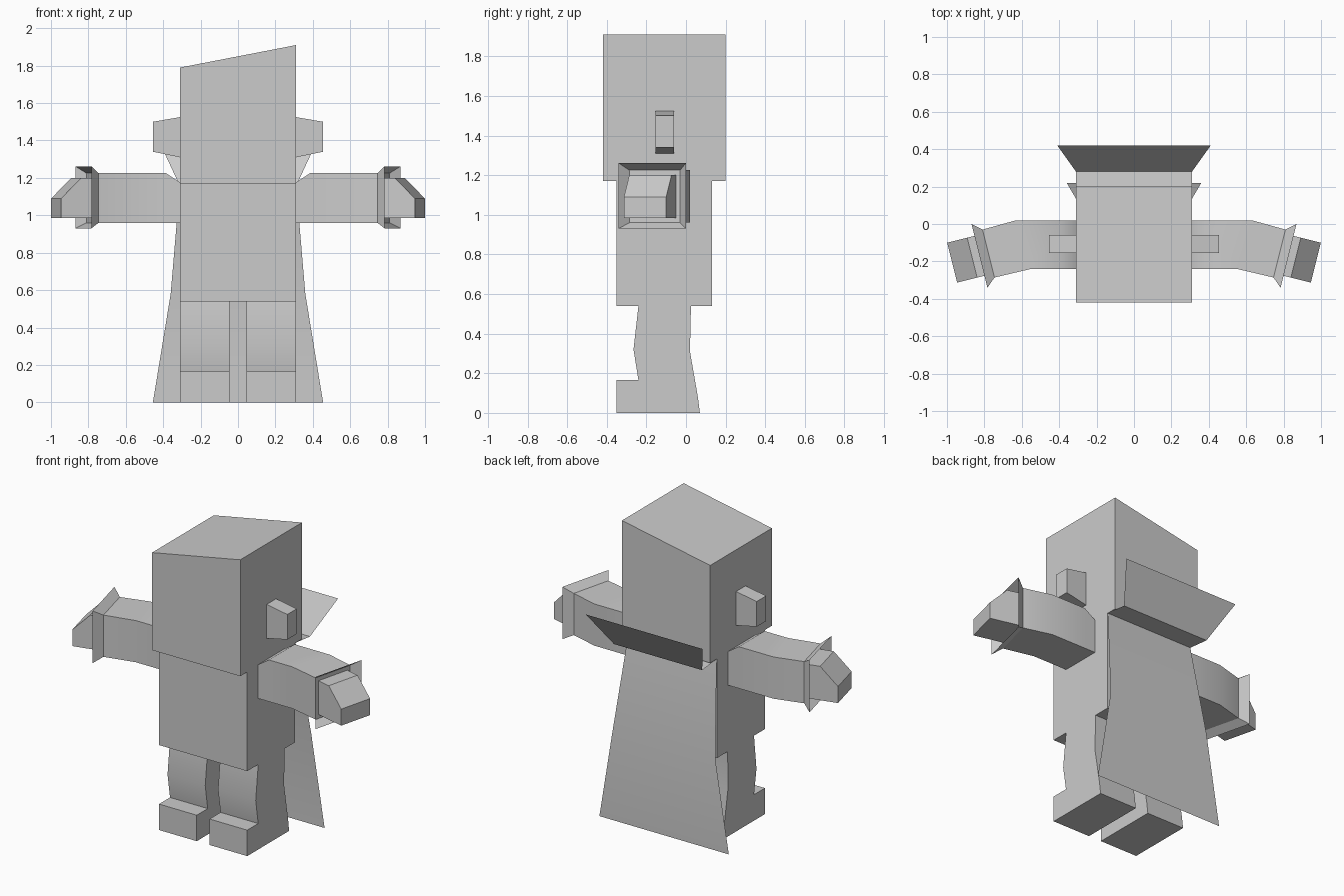
import bpy, bmesh, math
from mathutils import Vector

cube = bpy.data.objects.get("Cube")
if cube:
    bpy.data.objects.remove(cube, do_unlink=True)

grey = bpy.data.materials.new("light grey")
grey.use_nodes = True
grey.diffuse_color = (0.6, 0.6, 0.6, 1)
grey.node_tree.nodes["Principled BSDF"].inputs["Base Color"].default_value = (0.6, 0.6, 0.6, 1)


def build(name, rings, caps=(True, True), closed=True, mirror=False, smooth=False):
    """Skin a list of equal point rings into one object."""
    bm = bmesh.new()
    rows = [[bm.verts.new(p) for p in ring] for ring in rings]
    n = len(rows[0])
    for a, b in zip(rows, rows[1:]):
        for i in range(n if closed else n - 1):
            j = (i + 1) % n
            bm.faces.new((a[i], a[j], b[j], b[i]))
    if closed:
        if caps[0]:
            bm.faces.new(rows[0][::-1])
        if caps[1]:
            bm.faces.new(rows[-1])
        bmesh.ops.recalc_face_normals(bm, faces=bm.faces)
    mesh = bpy.data.meshes.new(name)
    bm.to_mesh(mesh)
    bm.free()
    mesh.materials.append(grey)
    obj = bpy.data.objects.new(name, mesh)
    bpy.context.collection.objects.link(obj)
    if mirror:
        mod = obj.modifiers.new("Mirror", 'MIRROR')
        mod.use_mirror_merge = False
    if smooth:
        bpy.ops.object.select_all(action='DESELECT')
        obj.select_set(True)
        bpy.context.view_layer.objects.active = obj
        bpy.ops.object.shade_smooth_by_angle(angle=math.radians(40))
    return obj


def x_ring(x, y0, y1, z0, z1):
    return [(x, y0, z0), (x, y1, z0), (x, y1, z1), (x, y0, z1)]


# Head with a slanted top, and the torso
build("head", [x_ring(-0.31, -0.42, 0.2, 1.17, 1.79), x_ring(0.31, -0.42, 0.2, 1.17, 1.91)])
build("torso", [x_ring(-0.31, -0.35, 0.13, 0.54, 1.17), x_ring(0.31, -0.35, 0.13, 0.54, 1.17)])

# Tapered ears
build("ears", [x_ring(0.31, -0.155, -0.06, 1.31, 1.525),
               x_ring(0.455, -0.155, -0.06, 1.34, 1.5)], mirror=True)

# Legs with boots, extruded from a side profile
leg = [(-0.24, 0.54), (-0.265, 0.32), (-0.24, 0.165), (-0.35, 0.165), (-0.35, 0),
       (0.07, 0), (0.06, 0.08), (0.02, 0.31), (0.025, 0.54)]
build("legs", [[(x, y, z) for y, z in leg] for x in (0.045, 0.31)], mirror=True, smooth=True)

# Forearm frame: the wrist and the directions along and across the bent arm
wrist = Vector((0.778, -0.158, 0))
along = Vector((0.97, -0.243, 0))
across = Vector((0.243, 0.97, 0))


def arm_ring(dist, half, z0, z1):
    mid = wrist + along * dist
    return [mid + across * s * half + Vector((0, 0, z))
            for s, z in ((-1, z0), (1, z0), (1, z1), (-1, z1))]


# Arms, bent forward at the elbow
elbow = [(0.55, -0.24, 0.96), (0.63, 0.02, 0.96), (0.63, 0.02, 1.225), (0.55, -0.24, 1.225)]
build("arms", [x_ring(0.31, -0.24, 0.02, 0.96, 1.175), x_ring(0.385, -0.24, 0.02, 0.96, 1.225),
               elbow, arm_ring(0, 0.132, 0.96, 1.225)], mirror=True, smooth=True)

# Open flared cuffs
build("cuffs", [arm_ring(0, 0.132, 0.96, 1.225), arm_ring(0.05, 0.176, 0.93, 1.262)],
      caps=(False, False), mirror=True)

# Hands with a sloping top
build("hands", [arm_ring(0, 0.11, 0.985, 1.2), arm_ring(0.09, 0.11, 0.985, 1.2),
                arm_ring(0.2, 0.11, 0.985, 1.09)], mirror=True)

# Cape with a raised collar, one thin sheet: half width, depth, height
sheet = [(0.41, 0.42, 1.37), (0.31, 0.28, 1.155), (0.31, 0.135, 1.17),
         (0.36, 0.22, 0.58), (0.455, 0.22, 0)]
build("cape", [[(-x, y, z), (x, y, z)] for x, y, z in sheet], closed=False, smooth=True)
